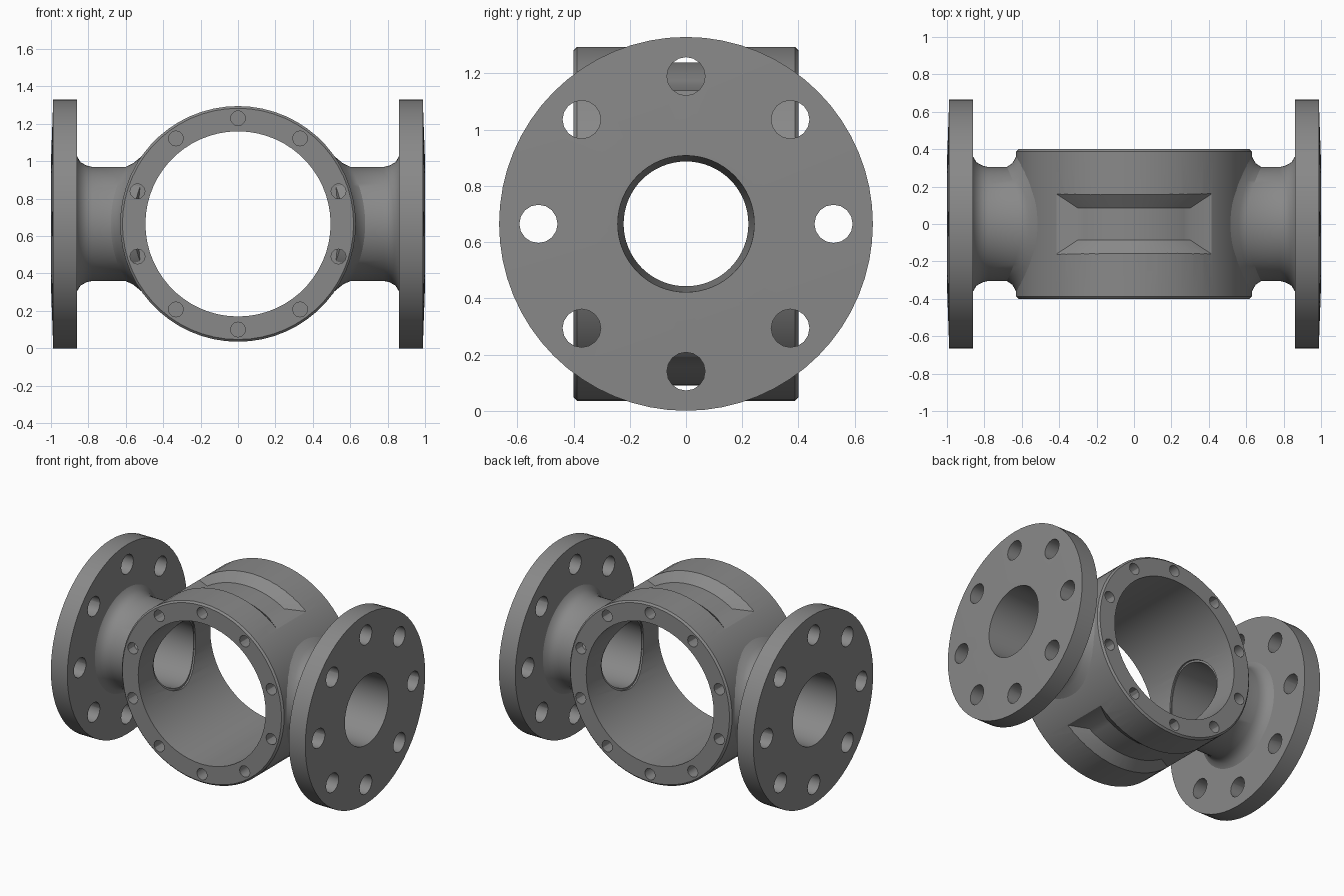
import bpy, bmesh
from math import sin, cos, pi, sqrt, radians
from mathutils import Matrix

cube = bpy.data.objects.get("Cube")
if cube:
    bpy.data.objects.remove(cube)

CENTRE = 0.665
BODY_R, BORE_R = 0.63, 0.495

steel = bpy.data.materials.new("cast grey")
steel.use_nodes = True
steel.diffuse_color = (0.25, 0.25, 0.25, 1)
steel.node_tree.nodes["Principled BSDF"].inputs["Base Color"].default_value = (0.25, 0.25, 0.25, 1)


def finish(name, bm):
    bmesh.ops.recalc_face_normals(bm, faces=bm.faces)
    mesh = bpy.data.meshes.new(name)
    bm.to_mesh(mesh)
    bm.free()
    mesh.materials.append(steel)
    obj = bpy.data.objects.new(name, mesh)
    bpy.context.collection.objects.link(obj)
    return obj


def bridge(bm, a, b):
    n = len(a)
    for i in range(n):
        j = (i + 1) % n
        bm.faces.new((a[i], a[j], b[j], b[i]))


def lathe_ring(name, profile, sides):
    """Closed profile turned about x; a third value wraps that ring onto the body's curve."""
    bm = bmesh.new()
    rings = []
    for r, x, *saddle in profile:
        ring = []
        for i in range(sides):
            a = 2 * pi * i / sides
            y, z = r * cos(a), r * sin(a)
            px = x + sqrt(saddle[0] ** 2 - z * z) if saddle else x
            ring.append(bm.verts.new((px, y, z)))
        rings.append(ring)
    for k, ring in enumerate(rings):
        bridge(bm, rings[k - 1], ring)
    return finish(name, bm)


def add_rod(bm, radius, length, centre, axis, sides):
    turn = Matrix.Rotation(pi / 2, 4, axis)
    bmesh.ops.create_cone(bm, cap_ends=True, segments=sides, radius1=radius, radius2=radius,
                          depth=length, matrix=Matrix.Translation(centre) @ turn)


def cut(obj, cutters):
    for c in cutters:
        c.hide_render = True
        mod = obj.modifiers.new("cut", "BOOLEAN")
        mod.operation, mod.solver, mod.object = "DIFFERENCE", "EXACT", c
    bpy.context.view_layer.update()
    graph = bpy.context.evaluated_depsgraph_get()
    mesh = bpy.data.meshes.new_from_object(obj.evaluated_get(graph))
    obj.modifiers.clear()
    obj.data = mesh
    for c in cutters:
        bpy.data.objects.remove(c)


def shade(obj):
    bpy.ops.object.select_all(action="DESELECT")
    obj.select_set(True)
    bpy.context.view_layer.objects.active = obj
    bpy.ops.object.shade_smooth_by_angle(angle=radians(30))


# Body: open drum along y with softened rims
body = lathe_ring("body", [(BORE_R, -0.4), (BODY_R - 0.012, -0.4), (BODY_R, -0.388),
                           (BODY_R, 0.388), (BODY_R - 0.012, 0.4), (BORE_R, 0.4)], 60)
body.data.transform(Matrix.Rotation(pi / 2, 4, "Z"))

# Blind bolt holes on both rims
bm = bmesh.new()
for side in (-1, 1):
    for i in range(10):
        a = pi / 2 + 2 * pi * i / 10
        add_rod(bm, 0.04, 0.2, (0.565 * cos(a), side * 0.4, 0.565 * sin(a)), "X", 12)
bolt_holes = finish("bolt_hole_cutter", bm)

# Side ports through the drum wall
bm = bmesh.new()
add_rod(bm, 0.235, 2, (0, 0, 0), "Y", 32)
ports = finish("port_cutter", bm)

# Curved pockets with sloping walls, top and bottom
bm = bmesh.new()
STEPS = 16
for up in (1, -1):
    sections = []
    for i in range(STEPS + 1):
        s = 2 * i / STEPS - 1
        section = []
        for r, half, reach in ((0.575, 0.085, 31.4), (0.655, 0.19, 44.5)):
            t = radians(reach * s)
            for w in ((-half, half) if r < 0.6 else (half, -half)):
                section.append(bm.verts.new((r * sin(t), w, up * r * cos(t))))
        sections.append(section)
    for a, b in zip(sections, sections[1:]):
        bridge(bm, a, b)
    bm.faces.new(sections[0])
    bm.faces.new(sections[-1])
pockets = finish("pocket_cutter", bm)

cut(body, [bolt_holes, ports, pockets])
body.location.z = CENTRE
shade(body)

# Flanged necks: bore, face, rim, flared neck and saddle collar
PROFILE = [(0.222, 0, 0.5), (0.243, 1.0), (0.33, 1.0), (0.665, 0.988), (0.665, 0.86),
           (0.36, 0.86), (0.33, 0.842), (0.312, 0.81), (0.305, 0.78),
           (0.305, 0.05, BODY_R), (0.325, 0.02, BODY_R), (0.37, -0.005, BODY_R), (0.36, 0, 0.56)]
for name, angle in (("left_flange", 0), ("right_flange", pi)):
    flange = lathe_ring(name, PROFILE, 64)
    bm = bmesh.new()
    for i in range(8):
        a = pi / 4 * i
        add_rod(bm, 0.068, 0.4, (0.93, 0.525 * cos(a), 0.525 * sin(a)), "Y", 16)
    cut(flange, [finish("flange_hole_cutter", bm)])
    flange.data.transform(Matrix.Rotation(angle, 4, "Z"))
    flange.location.z = CENTRE
    shade(flange)
